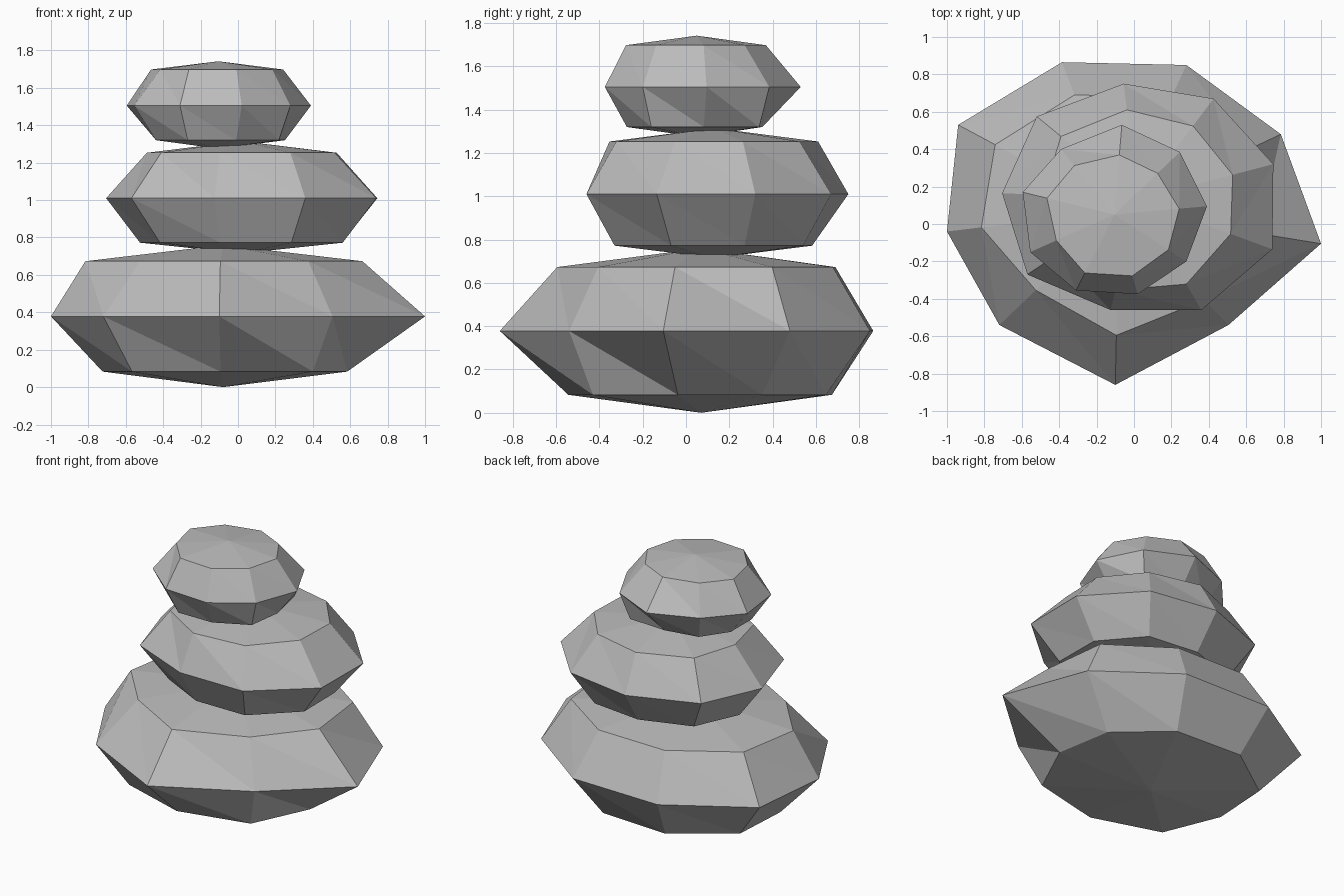
import bpy
import bmesh

stone_grey = bpy.data.materials.new("stone grey")
stone_grey.diffuse_color = (0.5, 0.5, 0.5, 1.0)


def stone(name, centre, heights, rim):
    """Faceted pebble: bottom point, lower ring, rim, upper ring, top point.
    Each rim entry is x, y, lower ring ratio, upper ring ratio."""
    cx, cy = centre
    bottom, low, mid, high, top = heights
    bm = bmesh.new()

    def ring(z, ratio):
        return [bm.verts.new((cx + (p[0] - cx) * ratio(p),
                              cy + (p[1] - cy) * ratio(p), z)) for p in rim]

    rings = [ring(low, lambda p: p[2]),
             ring(mid, lambda p: 1.0),
             ring(high, lambda p: p[3])]
    base = bm.verts.new((cx, cy, bottom))
    peak = bm.verts.new((cx, cy, top))
    n = len(rim)
    for i in range(n):
        j = (i + 1) % n
        # side facets, split along the same diagonal all round
        for a, b in zip(rings, rings[1:]):
            bm.faces.new((a[i], a[j], b[i]))
            bm.faces.new((a[j], b[j], b[i]))
        # shallow caps
        bm.faces.new((base, rings[0][j], rings[0][i]))
        bm.faces.new((peak, rings[2][i], rings[2][j]))
    bmesh.ops.recalc_face_normals(bm, faces=bm.faces)
    mesh = bpy.data.meshes.new(name)
    bm.to_mesh(mesh)
    bm.free()
    mesh.materials.append(stone_grey)
    bpy.context.collection.objects.link(bpy.data.objects.new(name, mesh))


# Large stone at the base
stone("bottom_stone", (-0.08, 0.07), (0.0, 0.083, 0.378, 0.673, 0.76), [
    (1.0, -0.105, 0.615, 0.69), (0.785, 0.48, 0.69, 0.80),
    (0.28, 0.85, 0.74, 0.78), (-0.385, 0.865, 0.76, 0.78),
    (-0.94, 0.53, 0.72, 0.77), (-1.0, -0.04, 0.70, 0.80),
    (-0.72, -0.54, 0.76, 0.695), (-0.10, -0.86, 0.66, 0.715),
    (0.505, -0.54, 0.82, 0.78)])

# Medium stone in the middle
stone("middle_stone", (0.02, 0.13), (0.715, 0.772, 1.01, 1.253, 1.315), [
    (0.745, 0.32, 0.74, 0.70), (0.425, 0.67, 0.76, 0.73),
    (-0.055, 0.75, 0.73, 0.775), (-0.52, 0.575, 0.75, 0.76),
    (-0.705, 0.165, 0.75, 0.70), (-0.57, -0.27, 0.74, 0.73),
    (-0.125, -0.46, 0.78, 0.82), (0.36, -0.46, 0.78, 0.765),
    (0.74, -0.135, 0.75, 0.69)])

# Small stone on top
stone("top_stone", (-0.105, 0.05), (1.275, 1.32, 1.505, 1.698, 1.742), [
    (0.39, 0.095, 0.72, 0.70), (0.245, 0.385, 0.86, 0.66),
    (-0.065, 0.53, 0.63, 0.665), (-0.39, 0.40, 0.74, 0.75),
    (-0.595, 0.17, 0.68, 0.735), (-0.555, -0.15, 0.74, 0.69),
    (-0.31, -0.355, 0.80, 0.77), (0.02, -0.375, 0.76, 0.77),
    (0.28, -0.20, 0.84, 0.75)])
